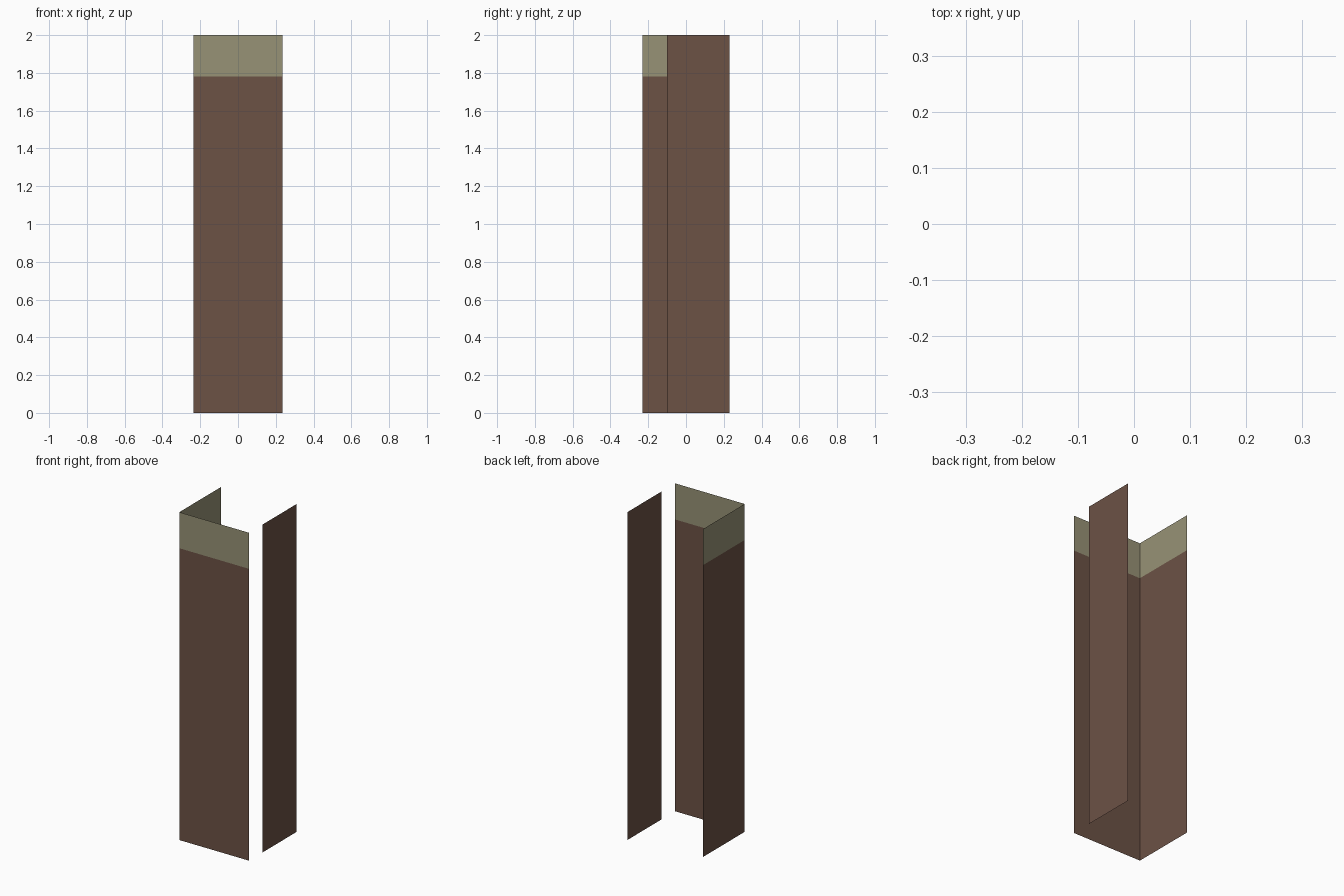
import bpy, bmesh

if "Cube" in bpy.data.objects:
    bpy.data.objects.remove(bpy.data.objects["Cube"])

HX, HY, TOP, BAND = 0.235, 0.23, 2.0, 1.78   # half width, half depth, height, band start


def material(name, rgb):
    m = bpy.data.materials.new(name)
    m.diffuse_color = (*rgb, 1.0)
    m.use_nodes = True
    m.node_tree.nodes["Principled BSDF"].inputs["Base Color"].default_value = m.diffuse_color
    return m


BROWN = material("brown", (0.150, 0.084, 0.060))
KHAKI = material("khaki", (0.309, 0.287, 0.181))


def sheet(name, path, levels):
    """Thin wall: a plan path raised through the given heights."""
    bm = bmesh.new()
    rows = [[bm.verts.new((x, y, z)) for x, y in path] for z in levels]
    for low, high in zip(rows, rows[1:]):
        for i in range(len(path) - 1):
            f = bm.faces.new((low[i], low[i + 1], high[i + 1], high[i]))
            # Only the piece above the band line is khaki
            f.material_index = int(low[i].co.z >= BAND - 1e-4)
    me = bpy.data.meshes.new(name)
    bm.to_mesh(me)
    bm.free()
    me.materials.append(BROWN)
    me.materials.append(KHAKI)
    ob = bpy.data.objects.new(name, me)
    bpy.context.collection.objects.link(ob)
    return ob


# Left and front walls share a corner and carry the top band
sheet("front_and_left_wall", [(-HX, 0.17), (-HX, -HY), (HX, -HY)], [0, BAND, TOP])

# Separate plain right wall, set back from the front corner
sheet("right_wall", [(HX, -0.10), (HX, HY)], [0, TOP])
